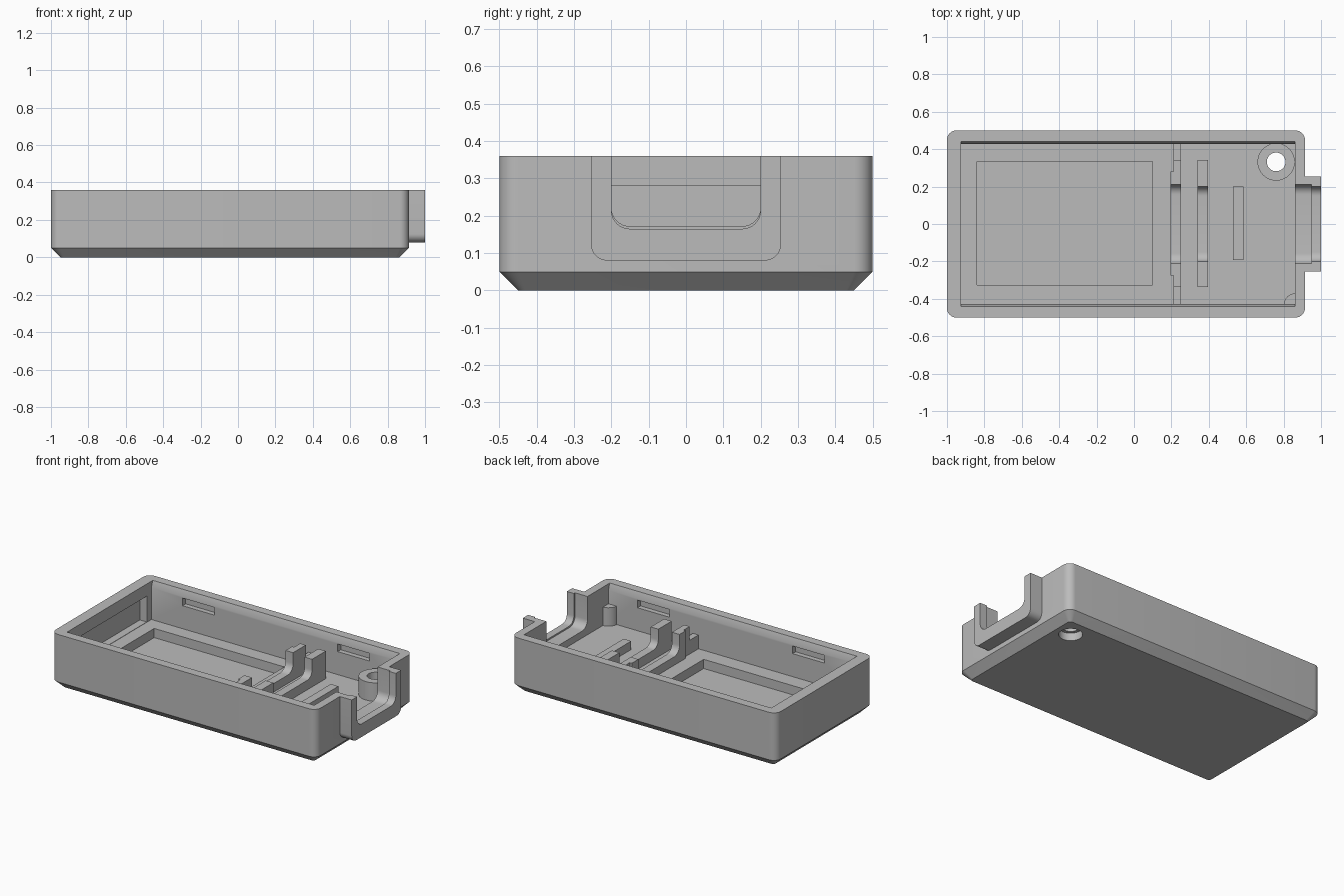
import bpy, bmesh
from math import cos, sin, pi

cube = bpy.data.objects.get("Cube")
if cube:
    bpy.data.objects.remove(cube, do_unlink=True)

grey = bpy.data.materials.new("plain grey")
grey.use_nodes = True
colour = (0.5, 0.5, 0.5, 1)
grey.diffuse_color = colour
grey.node_tree.nodes["Principled BSDF"].inputs["Base Color"].default_value = colour

FLOOR, TOP = 0.11, 0.36
RIB_TOP, POST_TOP = 0.29, 0.23


def loft(name, rings):
    """Closed solid through a list of matching rings of points."""
    bm = bmesh.new()
    loops = [[bm.verts.new(p) for p in ring] for ring in rings]
    n = len(loops[0])
    for low, high in zip(loops, loops[1:]):
        for i in range(n):
            j = (i + 1) % n
            bm.faces.new((low[i], low[j], high[j], high[i]))
    bm.faces.new(loops[0][::-1])
    bm.faces.new(loops[-1])
    bmesh.ops.recalc_face_normals(bm, faces=bm.faces[:])
    mesh = bpy.data.meshes.new(name)
    bm.to_mesh(mesh)
    bm.free()
    mesh.materials.append(grey)
    ob = bpy.data.objects.new(name, mesh)
    bpy.context.collection.objects.link(ob)
    return ob


def arc(cx, cy, r, start, end, steps=8):
    angles = [start + (end - start) * i / steps for i in range(steps + 1)]
    return [(cx + r * cos(a), cy + r * sin(a)) for a in angles]


def box(name, x0, x1, y0, y1, z0, z1):
    flat = [(x0, y0), (x1, y0), (x1, y1), (x0, y1)]
    return loft(name, [[(x, y, z) for x, y in flat] for z in (z0, z1)])


def rounded_ring(x0, x1, half, r, z):
    pts = arc(x1 - r, half - r, r, 0, pi / 2)
    pts += arc(x0 + r, half - r, r, pi / 2, pi)
    pts += arc(x0 + r, r - half, r, pi, 1.5 * pi)
    pts += arc(x1 - r, r - half, r, 1.5 * pi, 2 * pi)
    return [(x, y, z) for x, y in pts]


def saddle(name, x0, x1, half, bottom, top, r):
    """Block running along x with its two lower edges rounded."""
    pts = [(half, top), (-half, top)]
    pts += arc(r - half, bottom + r, r, pi, 1.5 * pi)
    pts += arc(half - r, bottom + r, r, 1.5 * pi, 2 * pi)
    return loft(name, [[(x, y, z) for y, z in pts] for x in (x0, x1)])


def cylinder(name, x, y, r, z0, z1):
    pts = arc(x, y, r, 0, 2 * pi, 32)[:-1]
    return loft(name, [[(px, py, z) for px, py in pts] for z in (z0, z1)])


def cut(target, *cutters):
    for tool in cutters:
        mod = target.modifiers.new("cut", "BOOLEAN")
        mod.operation, mod.solver, mod.object = "DIFFERENCE", "EXACT", tool
        tool.hide_render = True
        bpy.context.view_layer.objects.active = target
        bpy.ops.object.modifier_apply(modifier=mod.name)
        bpy.data.objects.remove(tool, do_unlink=True)


def screw_hole():
    return cylinder("hole_cutter", 0.76, 0.332, 0.05, -0.1, 0.5)


def port_cutters():
    return (saddle("port_cutter", 0.8, 1.1, 0.2, 0.165, 0.5, 0.05),
            saddle("inner_port_cutter", 0.8, 0.95, 0.212, 0.155, 0.5, 0.055))


# Tray body with chamfered base
body = loft("tray_body", [
    rounded_ring(-0.95, 0.864, 0.45, 0.02, 0),
    rounded_ring(-1, 0.914, 0.5, 0.05, 0.05),
    rounded_ring(-1, 0.914, 0.5, 0.05, TOP)])

# Cavity with a flared rim, then the floor pocket
levels = ((FLOOR, 0.428), (0.32, 0.428), (TOP, 0.442), (0.4, 0.442))
cavity = loft("cavity_cutter", [
    [(-0.925, -h, z), (0.86, -h, z), (0.86, h, z), (-0.925, h, z)] for z, h in levels])
cut(body, cavity, box("pocket_cutter", -0.84, 0.1, -0.325, 0.335, 0.05, 0.2))

# Latch recesses in the long walls and one wide recess in the end wall
for side in (-1, 1):
    y0, y1 = sorted((side * 0.4, side * 0.46))
    for x in (-0.7, 0.42):
        cut(body, box("latch_cutter", x, x + 0.23, y0, y1, 0.26, 0.31))
cut(body, box("end_cutter", -0.975, -0.9, -0.38, 0.38, FLOOR + 0.002, 0.28))

# Screw hole, its counterbore and the port opening
cut(body, screw_hole(),
    cylinder("counterbore_cutter", 0.76, 0.332, 0.07, -0.1, 0.05),
    *port_cutters())

# Sleeve around the port
sleeve = saddle("port_sleeve", 0.9, 1, 0.255, 0.08, TOP, 0.045)
cut(sleeve, *port_cutters())

# Screw boss and corner post
boss = cylinder("screw_boss", 0.76, 0.332, 0.1, FLOOR - 0.01, POST_TOP)
cut(boss, screw_hole())
quarter = [(0.865, -0.435)] + arc(0.865, -0.435, 0.065, pi / 2, pi)
post = loft("corner_post", [[(x, y, z) for x, y in quarter]
                            for z in (FLOOR - 0.01, POST_TOP)])

# Cradle ribs with rounded saddles
front_rib = box("front_cradle_rib", 0.34, 0.395, -0.338, 0.342, FLOOR - 0.01, RIB_TOP)
cut(front_rib, saddle("saddle_cutter", 0.3, 0.45, 0.2, 0.172, 0.5, 0.05))
rear_rib = box("rear_cradle_rib", 0.21, 0.25, -0.338, 0.342, FLOOR - 0.01, RIB_TOP)
rear_pad = box("rear_rib_pad", 0.195, 0.23, -0.275, 0.28, FLOOR - 0.01, RIB_TOP)
for rib in (rear_rib, rear_pad):
    cut(rib, saddle("saddle_cutter", 0.15, 0.3, 0.212, 0.165, 0.5, 0.055))
for label, y0, y1 in (("right", -0.435, -0.33), ("left", 0.335, 0.435)):
    box("rib_brace_" + label, 0.21, 0.25, y0, y1, FLOOR - 0.01, 0.2)

# Low support bar
box("support_bar", 0.53, 0.585, -0.192, 0.2, FLOOR - 0.01, 0.165)

# Smooth the rounded parts only
for ob in (body, sleeve, boss, post, front_rib, rear_rib, rear_pad):
    bpy.ops.object.select_all(action="DESELECT")
    ob.select_set(True)
    bpy.context.view_layer.objects.active = ob
    bpy.ops.object.shade_smooth_by_angle(angle=0.5)
